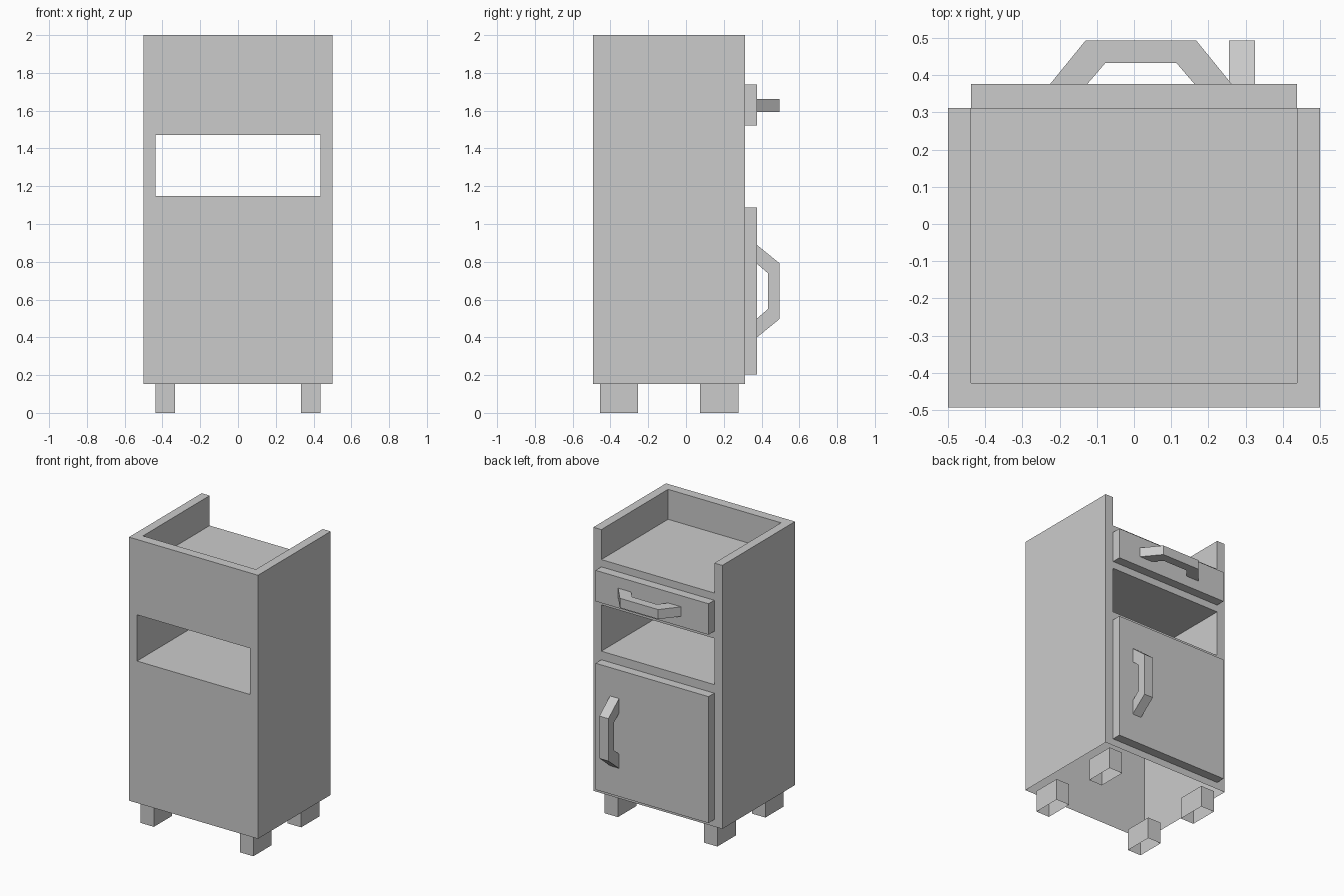
import bpy, bmesh
from mathutils import Vector

if "Cube" in bpy.data.objects:
    bpy.data.objects.remove(bpy.data.objects["Cube"])


def finish(name, bm):
    mesh = bpy.data.meshes.new(name)
    bm.to_mesh(mesh)
    bm.free()
    ob = bpy.data.objects.new(name, mesh)
    bpy.context.collection.objects.link(ob)
    return ob


def drop_faces(bm, directions):
    """Remove the outer faces that look in the given directions at the box limit."""
    for d in map(Vector, directions):
        limit = max(v.co.dot(d) for v in bm.verts)
        bmesh.ops.delete(bm, geom=[f for f in bm.faces if all(
            abs(v.co.dot(d) - limit) < 1e-4 for v in f.verts)], context='FACES')


def box(name, x, y, z, open_sides=()):
    bm = bmesh.new()
    bmesh.ops.create_cube(bm, size=1)
    for v in bm.verts:
        v.co = [(a + b) / 2 + c * (b - a) for c, (a, b) in zip(v.co, (x, y, z))]
    drop_faces(bm, open_sides)
    return finish(name, bm)


def handle(name, outer, inner, place, thickness):
    """Bent bar: trapezoid outline with a smaller trapezoid cut from its base."""
    bm = bmesh.new()
    face = bm.faces.new([bm.verts.new(place(u, y)) for u, y in outer + inner[::-1]])
    ext = bmesh.ops.extrude_face_region(bm, geom=[face])
    bmesh.ops.translate(bm, vec=thickness,
                        verts=[g for g in ext['geom'] if isinstance(g, bmesh.types.BMVert)])
    bmesh.ops.recalc_face_normals(bm, faces=bm.faces)
    return finish(name, bm)


BACK, FACE, PANEL, PULL = -0.493, 0.312, 0.376, 0.494
INNER = (-0.438, 0.438)

# Cabinet body: open tray on top, shelf niche right through, open underside
body = box("cabinet_body", (-0.5, 0.5), (BACK, FACE), (0.153, 2.0))
cutters = [box("tray_cutter", INNER, (-0.427, 0.7), (1.79, 2.3)),
           box("niche_cutter", INNER, (-0.8, 0.7), (1.148, 1.472))]
bpy.context.view_layer.objects.active = body
for cutter in cutters:
    cutter.hide_render = True
    mod = body.modifiers.new(cutter.name, 'BOOLEAN')
    mod.operation, mod.solver, mod.object = 'DIFFERENCE', 'EXACT', cutter
    bpy.ops.object.modifier_apply(modifier=mod.name)
    bpy.data.objects.remove(cutter)
bm = bmesh.new()
bm.from_mesh(body.data)
drop_faces(bm, [(0, 0, -1)])
bm.to_mesh(body.data)
bm.free()

# Door and drawer fronts
box("door", INNER, (FACE, PANEL), (0.202, 1.088), [(0, -1, 0)])
box("drawer_front", INNER, (FACE, PANEL), (1.522, 1.739), [(0, -1, 0)])

# Legs, hollow tubes
for side, sx in (("right", 1), ("left", -1)):
    for end, y in (("rear", (-0.456, -0.254)), ("front", (0.074, 0.278))):
        box(f"{end}_{side}_leg", sorted((sx * 0.333, sx * 0.438)), y, (0, 0.153),
            [(0, 0, -1), (0, 0, 1)])

# Handles
handle("drawer_handle",
       [(-0.226, PANEL), (-0.13, PULL), (0.167, PULL), (0.263, PANEL)],
       [(-0.126, PANEL), (-0.077, 0.433), (0.114, 0.433), (0.163, PANEL)],
       lambda u, y: (u, y, 1.594), (0, 0, 0.067))
handle("door_handle",
       [(0.4, PANEL), (0.496, PULL), (0.793, PULL), (0.889, PANEL)],
       [(0.5, PANEL), (0.549, 0.433), (0.74, 0.433), (0.789, PANEL)],
       lambda u, y: (0.256, y, u), (0.07, 0, 0))
